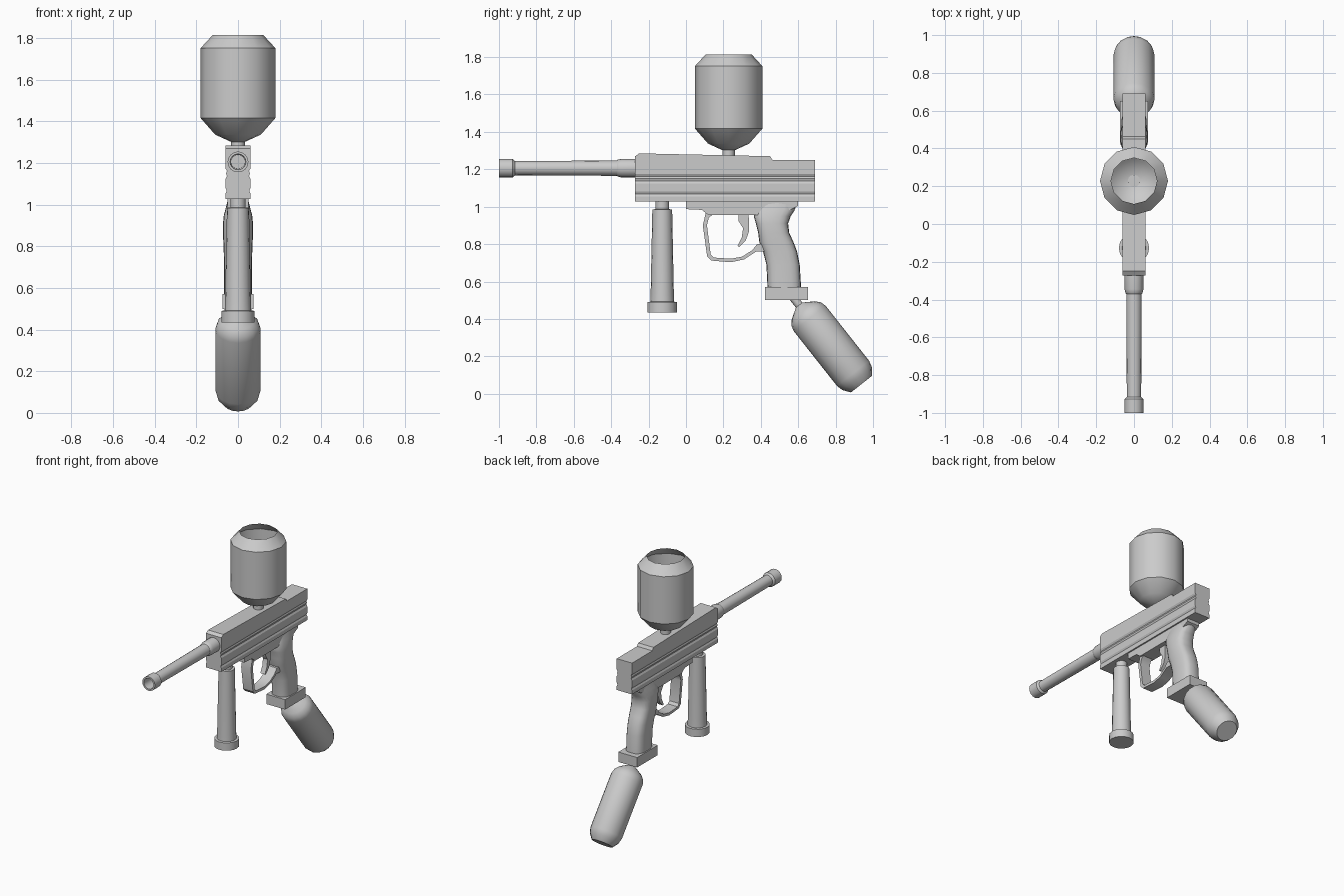
import bpy, bmesh, math
from mathutils import Vector


def finish(name, bm, smooth=True, angle=35):
    bmesh.ops.recalc_face_normals(bm, faces=bm.faces)
    me = bpy.data.meshes.new(name)
    bm.to_mesh(me)
    bm.free()
    ob = bpy.data.objects.new(name, me)
    bpy.context.collection.objects.link(ob)
    if smooth:
        bpy.ops.object.select_all(action='DESELECT')
        ob.select_set(True)
        bpy.context.view_layer.objects.active = ob
        bpy.ops.object.shade_smooth_by_angle(angle=math.radians(angle))
    return ob


def loft(name, rings, cap_start=True, cap_end=True, **kw):
    """Skin a list of closed rings with equal point counts."""
    bm = bmesh.new()
    loops = [[bm.verts.new(p) for p in r] for r in rings]
    n = len(loops[0])
    for a, b in zip(loops, loops[1:]):
        for i in range(n):
            j = (i + 1) % n
            bm.faces.new((a[i], a[j], b[j], b[i]))
    if cap_start:
        bm.faces.new(loops[0])
    if cap_end:
        bm.faces.new(loops[-1])
    return finish(name, bm, **kw)


def lathe(name, profile, origin, axis, n=16, **kw):
    """Revolve (distance, radius) pairs around an axis in the yz plane."""
    o, d = Vector(origin), Vector(axis).normalized()
    u = Vector((1, 0, 0))
    v = d.cross(u)
    rings = []
    for t, r in profile:
        rings.append([o + d * t + (u * math.cos(a) + v * math.sin(a)) * r
                      for a in (2 * math.pi * i / n for i in range(n))])
    return loft(name, rings, **kw)


def slab(name, outline, half_width, **kw):
    """Side outline in (y, z) given thickness across x."""
    return loft(name, [[(s * half_width, y, z) for y, z in outline] for s in (-1, 1)], **kw)


# Upper body: grooved cross-section with a stepped top line
side = [(0.06, 1.175), (0.053, 1.162), (0.057, 1.15), (0.053, 1.138), (0.06, 1.125),
        (0.06, 1.08), (0.054, 1.067), (0.06, 1.055), (0.06, 1.028)]
rings = []
for y, top in [(-0.272, 1.27), (-0.25, 1.285), (0.45, 1.27), (0.462, 1.25), (0.69, 1.25)]:
    half = [(0.06, top)] + side
    rings.append([(x, y, z) for x, z in half] + [(-x, y, z) for x, z in reversed(half)])
loft("upper_body", rings, smooth=False)

# Lower receiver
slab("lower_receiver", [(0.0, 1.04), (0.0, 0.987), (0.085, 0.983), (0.12, 0.955), (0.44, 0.955),
                        (0.56, 0.985), (0.60, 1.005), (0.60, 1.04)], 0.05, smooth=False)

# Trigger guard
slab("trigger_guard", [(0.105, 0.965), (0.09, 0.90), (0.113, 0.735), (0.135, 0.712), (0.24, 0.703),
                       (0.31, 0.718), (0.375, 0.76), (0.43, 0.76), (0.43, 0.80), (0.38, 0.80),
                       (0.355, 0.768), (0.30, 0.733), (0.24, 0.722), (0.148, 0.728), (0.132, 0.745),
                       (0.112, 0.90), (0.122, 0.94), (0.15, 0.965)], 0.038)

# Trigger
slab("trigger", [(0.28, 0.965), (0.335, 0.965), (0.337, 0.87), (0.32, 0.82), (0.285, 0.785),
                 (0.275, 0.79), (0.298, 0.835), (0.305, 0.885), (0.28, 0.925)], 0.018)

# Rear grip: rounded sections (z, front y, back y, half width)
sections = [(1.02, 0.38, 0.595, 0.05), (0.98, 0.37, 0.58, 0.06), (0.95, 0.362, 0.56, 0.068),
            (0.91, 0.374, 0.546, 0.072), (0.86, 0.386, 0.552, 0.072), (0.81, 0.392, 0.575, 0.07),
            (0.76, 0.412, 0.594, 0.068), (0.69, 0.43, 0.608, 0.067), (0.56, 0.436, 0.616, 0.067)]


def soft(v):
    return math.copysign(abs(v) ** 0.7, v)


rings = []
for z, y0, y1, w in sections:
    angles = [2 * math.pi * i / 20 for i in range(20)]
    rings.append([(w * soft(math.cos(a)), (y0 + y1) / 2 + (y1 - y0) / 2 * soft(math.sin(a)), z)
                  for a in angles])
loft("rear_grip", rings, angle=50)

# Block under the grip
slab("grip_base", [(0.422, 0.5), (0.652, 0.5), (0.652, 0.57), (0.422, 0.57)], 0.074, smooth=False)

# Air tank hanging off the grip base
lathe("air_tank", [(-0.02, 0.022), (0.05, 0.022), (0.058, 0.035), (0.085, 0.078), (0.11, 0.1),
                   (0.14, 0.109), (0.515, 0.109), (0.55, 0.1), (0.588, 0.072)],
      (0, 0.574, 0.513), (0, 0.62, -0.785), 16, angle=40)

# Front grip with neck and foot cap
lathe("front_grip", [(0, 0.08), (0.055, 0.08), (0.057, 0.064), (0.1, 0.062), (0.55, 0.053),
                     (0.552, 0.037), (0.61, 0.037)], (0, -0.127, 0.435), (0, 0, 1), 16)

# Barrel with hollow muzzle and rear collar
lathe("barrel", [(0.15, 0.034), (0.0, 0.038), (0.0, 0.05), (0.073, 0.05), (0.085, 0.038),
                 (0.63, 0.041), (0.635, 0.045), (0.655, 0.05), (0.75, 0.05)],
      (0, -1, 1.206), (0, 1, 0), 16)

# Open-topped hopper and its feed neck
lathe("hopper", [(0, 0.033), (0.035, 0.11), (0.115, 0.18), (0.45, 0.18), (0.513, 0.122)],
      (0, 0.228, 1.302), (0, 0, 1), 12, cap_end=False, angle=40)
lathe("feed_neck", [(0, 0.033), (0.05, 0.033)], (0, 0.228, 1.26), (0, 0, 1), 12)
